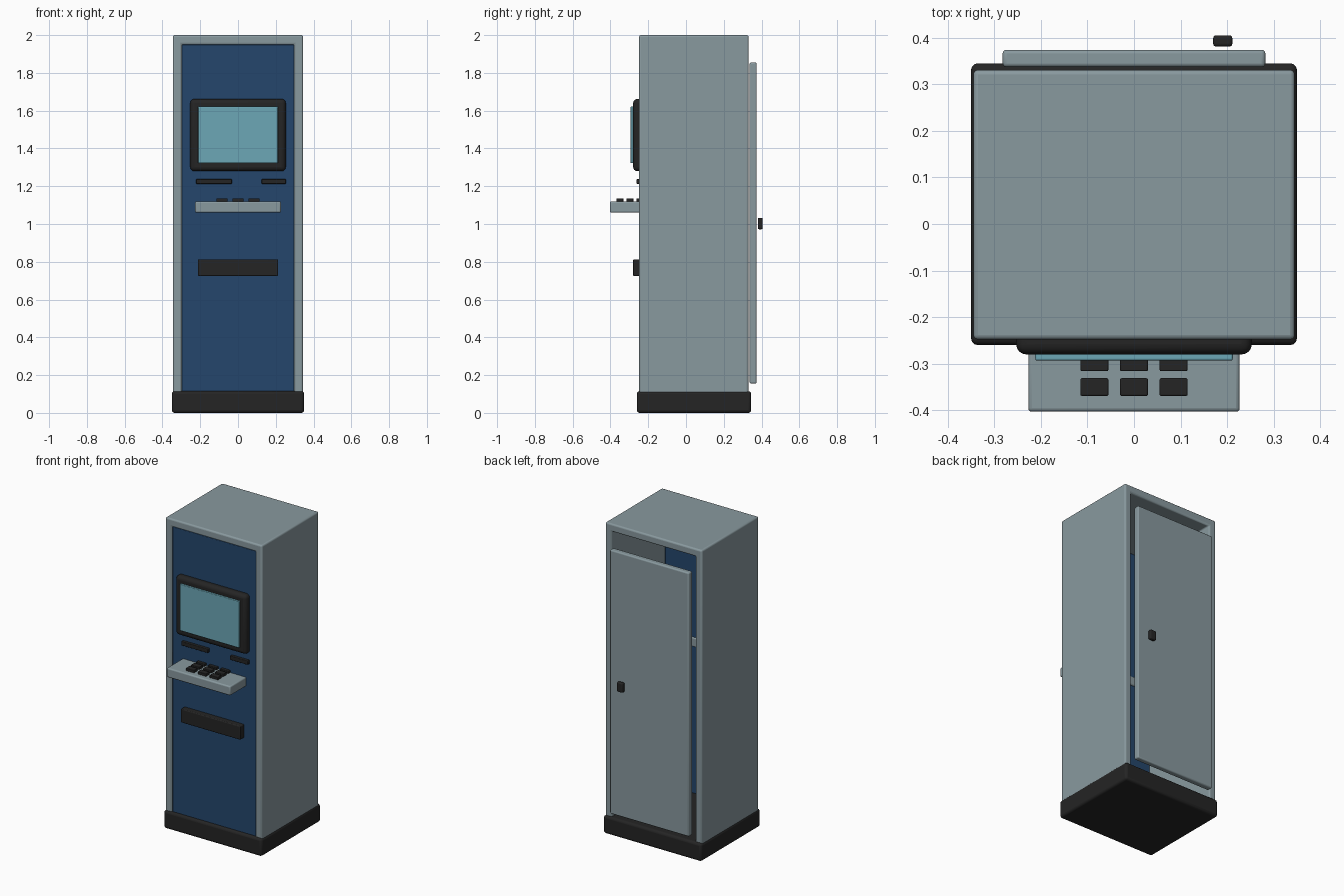
import bpy, bmesh

if "Cube" in bpy.data.objects:
    bpy.data.objects.remove(bpy.data.objects["Cube"])


def material(name, rgb):
    m = bpy.data.materials.new(name)
    m.diffuse_color = (*rgb, 1)
    m.use_nodes = True
    m.node_tree.nodes["Principled BSDF"].inputs["Base Color"].default_value = m.diffuse_color
    return m


GREY = material("steel grey", (0.25, 0.32, 0.345))
BLUE = material("panel blue", (0.018, 0.062, 0.15))
BLACK = material("plastic black", (0.018, 0.018, 0.018))
GLASS = material("screen cyan", (0.15, 0.39, 0.47))


def finish(name, bm, mat, bevel, segments):
    bmesh.ops.recalc_face_normals(bm, faces=bm.faces)
    mesh = bpy.data.meshes.new(name)
    bm.to_mesh(mesh)
    bm.free()
    mesh.materials.append(mat)
    ob = bpy.data.objects.new(name, mesh)
    bpy.context.collection.objects.link(ob)
    if bevel:
        mod = ob.modifiers.new("rounded edges", 'BEVEL')
        mod.width = bevel
        mod.segments = segments
    bpy.ops.object.select_all(action='DESELECT')
    bpy.context.view_layer.objects.active = ob
    ob.select_set(True)
    bpy.ops.object.shade_smooth_by_angle()
    return ob


def box(name, x, y, z, mat, bevel=0.004, segments=3):
    """Rounded box given by its (min, max) range on each axis."""
    bm = bmesh.new()
    bmesh.ops.create_cube(bm, size=1)
    for v in bm.verts:
        for i, (lo, hi) in enumerate((x, y, z)):
            v.co[i] = lo if v.co[i] < 0 else hi
    return finish(name, bm, mat, bevel, segments)


# Plinth
box("base", (-0.35, 0.35), (-0.26, 0.345), (0, 0.115), BLACK, 0.015)

# Cabinet shell: two walls and a roof, open at front and back
profile = [(-0.345, 0.1), (-0.345, 2), (0.345, 2), (0.345, 0.1),
           (0.297, 0.1), (0.297, 1.95), (-0.297, 1.95), (-0.297, 0.1)]
bm = bmesh.new()
face = bm.faces.new([bm.verts.new((x, -0.248, z)) for x, z in profile])
ext = bmesh.ops.extrude_face_region(bm, geom=[face])
for v in ext["geom"]:
    if isinstance(v, bmesh.types.BMVert):
        v.co.y = 0.331
finish("cabinet_shell", bm, GREY, 0.01, 3)

# Front panel
box("front_panel", (-0.297, 0.297), (-0.243, -0.21), (0.1, 1.95), BLUE, 0.004)

# Screen
box("screen_bezel", (-0.253, 0.253), (-0.28, -0.22), (1.28, 1.662), BLACK, 0.022, 4)
box("screen_glass", (-0.212, 0.212), (-0.293, -0.26), (1.322, 1.622), GLASS, 0.004)

# Card and receipt slots
box("card_slot", (0.125, 0.253), (-0.262, -0.235), (1.212, 1.238), BLACK)
box("receipt_slot", (-0.222, -0.032), (-0.262, -0.235), (1.212, 1.238), BLACK)

# Keypad shelf with a 3 by 3 grid of keys
box("keypad_shelf", (-0.227, 0.227), (-0.403, -0.203), (1.06, 1.12), GREY, 0.008)
for row in range(3):
    for col in range(3):
        cx, cy = (col - 1) * 0.085, -0.35 + row * 0.053
        box(f"key_{row}_{col}", (cx - 0.03, cx + 0.03), (cy - 0.019, cy + 0.019),
            (1.115, 1.136), BLACK, 0.003, 2)

# Cash dispenser
box("cash_dispenser", (-0.212, 0.212), (-0.28, -0.225), (0.725, 0.813), BLACK, 0.005)

# Rear service door and its handle
box("service_door", (-0.282, 0.282), (0.337, 0.374), (0.155, 1.855), GREY, 0.008)
box("door_handle", (0.17, 0.211), (0.381, 0.405), (0.972, 1.033), BLACK, 0.006)
